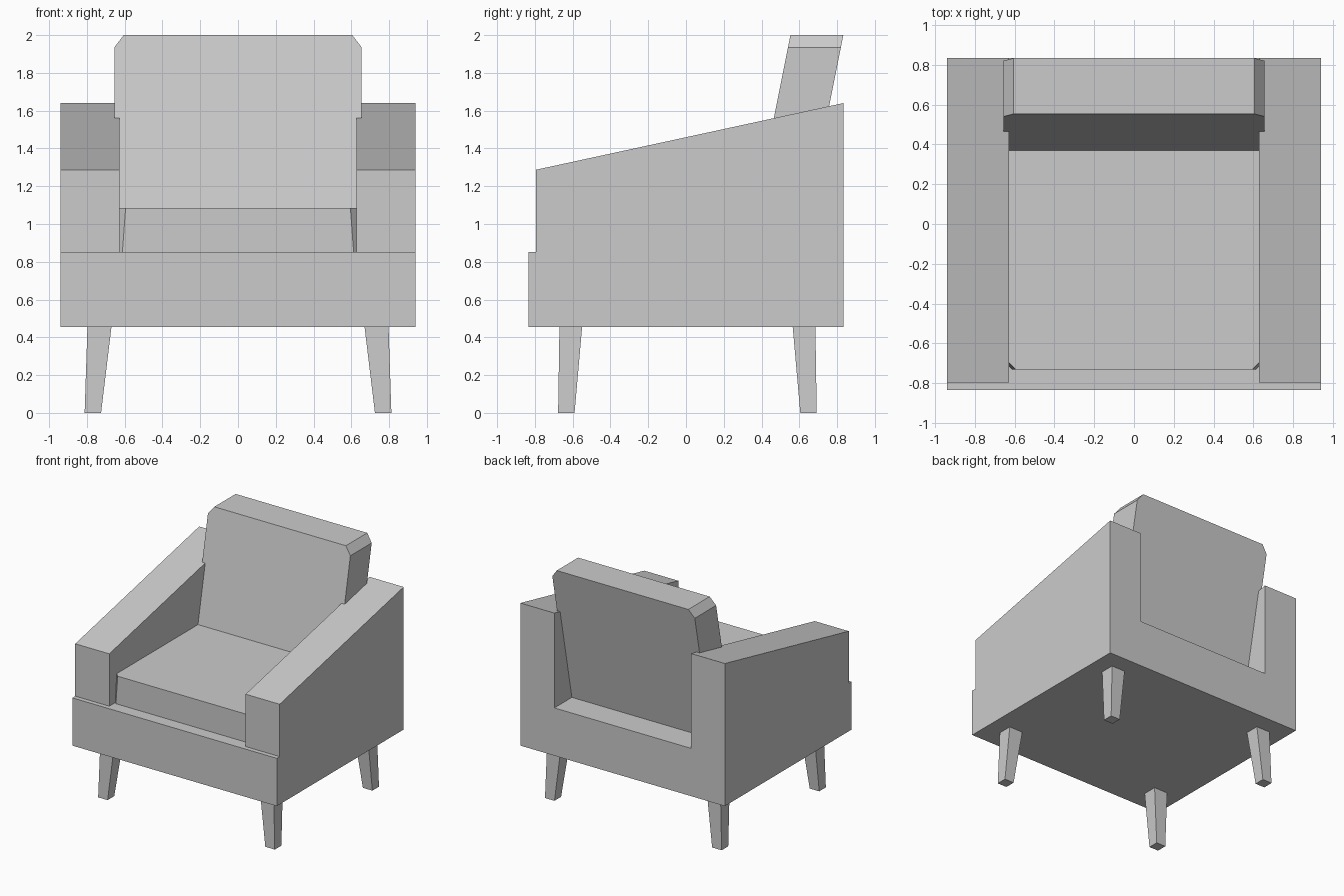
import bpy
import bmesh

cube = bpy.data.objects.get("Cube")
if cube:
    bpy.data.objects.remove(cube, do_unlink=True)

grey = bpy.data.materials.new("plain grey")
grey.use_nodes = True
colour = (0.6, 0.6, 0.6, 1)
grey.diffuse_color = colour
grey.node_tree.nodes["Principled BSDF"].inputs["Base Color"].default_value = colour


def loft(name, lower, upper):
    """Solid between two matching outlines of 3D points."""
    bm = bmesh.new()
    a = [bm.verts.new(p) for p in lower]
    b = [bm.verts.new(p) for p in upper]
    bm.faces.new(a)
    bm.faces.new(b)
    for i in range(len(a)):
        j = (i + 1) % len(a)
        bm.faces.new((a[i], a[j], b[j], b[i]))
    bmesh.ops.recalc_face_normals(bm, faces=bm.faces)
    mesh = bpy.data.meshes.new(name)
    bm.to_mesh(mesh)
    bm.free()
    mesh.materials.append(grey)
    obj = bpy.data.objects.new(name, mesh)
    bpy.context.collection.objects.link(obj)
    return obj


def rect(x0, x1, y0, y1, z):
    return [(x0, y0, z), (x1, y0, z), (x1, y1, z), (x0, y1, z)]


HALF, INNER = 0.94, 0.627
FRONT, BACK = -0.833, 0.833
BOTTOM, DECK = 0.455, 0.852

# Base
loft("base", rect(-HALF, HALF, FRONT, BACK, BOTTOM), rect(-HALF, HALF, FRONT, BACK, DECK))

# Sloping arms, open between them at the back
arm_profile = [(-0.795, DECK), (BACK, DECK), (BACK, 1.64), (-0.795, 1.287)]
for side, label in ((1, "left"), (-1, "right")):
    loft(label + "_arm",
         [(side * INNER, y, z) for y, z in arm_profile],
         [(side * HALF, y, z) for y, z in arm_profile])


# Seat cushion with cut front corners
def seat_outline(z, cut):
    w, y = INNER, -0.73
    return [(-w, 0.45, z), (-w, y + cut, z), (-w + cut, y, z),
            (w - cut, y, z), (w, y + cut, z), (w, 0.45, z)]


loft("seat_cushion", seat_outline(DECK, 0.015), seat_outline(1.085, 0.032))

# Leaning back cushion with cut top corners
back_outline = [(-0.655, DECK), (0.655, DECK), (0.655, 1.935),
                (0.605, 2.0), (-0.605, 2.0), (-0.655, 1.935)]
LEAN = 0.2


def back_face(y_top):
    return [(x, y_top - LEAN * (2 - z), z) for x, z in back_outline]


loft("back_cushion", back_face(0.553), back_face(BACK))

# Tapered, slightly splayed legs
for sx, side in ((1, "left"), (-1, "right")):
    for end, foot_y, top_y in (("front", (-0.677, -0.59), (-0.67, -0.55)),
                               ("back", (0.605, 0.692), (0.565, 0.685))):
        loft(f"{end}_{side}_leg",
             rect(sx * 0.725, sx * 0.812, *foot_y, 0),
             rect(sx * 0.67, sx * 0.797, *top_y, BOTTOM))
